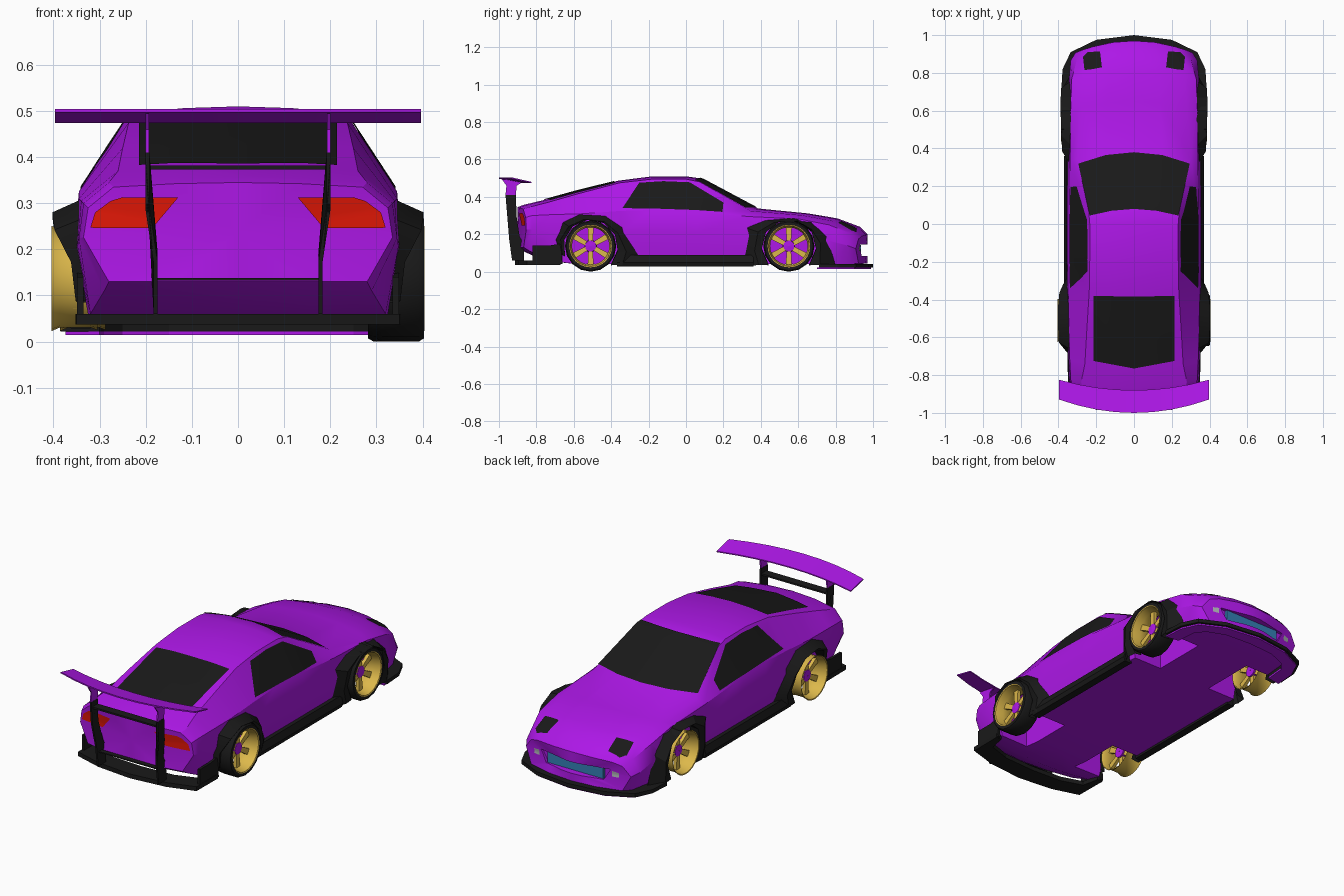
import bpy, bmesh, math
from mathutils import Vector
from mathutils.bvhtree import BVHTree

if "Cube" in bpy.data.objects:
    bpy.data.objects.remove(bpy.data.objects["Cube"])


def material(name, rgb):
    m = bpy.data.materials.new(name)
    m.diffuse_color = (*rgb, 1)
    m.use_nodes = True
    m.node_tree.nodes["Principled BSDF"].inputs["Base Color"].default_value = m.diffuse_color
    return m


PURPLE = material("purple_paint", (0.43, 0.009, 0.82))
BLACK = material("black_trim", (0.010, 0.010, 0.010))
GOLD = material("gold_rim", (0.72, 0.48, 0.07))
RED = material("red_lamp", (0.78, 0.009, 0.002))
BLUE = material("blue_cooler", (0.035, 0.22, 0.47))
GREY = material("grey_lamp", (0.45, 0.48, 0.50))


def make(name, mat, verts, faces, smooth=None):
    bm = bmesh.new()
    vs = [bm.verts.new(v) for v in verts]
    for f in faces:
        bm.faces.new([vs[i] for i in f])
    bmesh.ops.recalc_face_normals(bm, faces=bm.faces)
    me = bpy.data.meshes.new(name)
    bm.to_mesh(me)
    bm.free()
    me.materials.append(mat)
    ob = bpy.data.objects.new(name, me)
    bpy.context.collection.objects.link(ob)
    if smooth:
        smooth_by_angle(ob, smooth)
    return ob


def smooth_by_angle(ob, deg):
    bpy.ops.object.select_all(action='DESELECT')
    ob.select_set(True)
    bpy.context.view_layer.objects.active = ob
    bpy.ops.object.shade_smooth_by_angle(angle=math.radians(deg))


def place(axis, p, t):
    return [(t, p[0], p[1]), (p[0], t, p[1]), (p[0], p[1], t)][axis]


def prism(name, mat, pts, axis, a, b):
    n = len(pts)
    verts = [place(axis, p, a) for p in pts] + [place(axis, p, b) for p in pts]
    faces = [(i, (i + 1) % n, n + (i + 1) % n, n + i) for i in range(n)]
    return make(name, mat, verts, faces + [tuple(range(n)), tuple(range(n, 2 * n))])


def box(name, mat, x, y, z):
    return prism(name, mat, [(x[0], y[0]), (x[1], y[0]), (x[1], y[1]), (x[0], y[1])], 2, *z)


def strips(name, mat, rows, smooth=40, closed=False):
    n, m = len(rows[0]), len(rows)
    faces = [(r * n + i, r * n + (i + 1) % n, (r + 1) * n + (i + 1) % n, (r + 1) * n + i)
             for r in range(m - 1) for i in range(n if closed else n - 1)]
    return make(name, mat, [p for r in rows for p in r], faces, smooth)


# Body shell: y, bulge, floor z, floor/middle/shoulder half widths, shoulder z, roof edge x and z, centre z
stations = [
    (-.85, -.05, .13, .28, .335, .325, .29, .27, .335, .345),
    (-.82, -.05, .11, .29, .345, .335, .30, .28, .345, .357),
    (-.72, -.045, .06, .32, .348, .34, .305, .26, .37, .382),
    (-.55, -.03, .04, .33, .352, .345, .31, .25, .42, .433),
    (-.35, -.01, .04, .33, .355, .345, .325, .237, .475, .487),
    (-.18, 0, .04, .33, .355, .342, .33, .234, .495, .51),
    (0, 0, .04, .33, .355, .342, .325, .234, .495, .51),
    (.06, .025, .04, .33, .355, .342, .32, .24, .48, .498),
    (.33, .055, .04, .33, .352, .338, .295, .30, .325, .338),
    (.60, .05, .04, .32, .345, .335, .282, .28, .302, .312),
    (.76, .05, .04, .32, .345, .33, .25, .27, .272, .285),
    (.86, .07, .04, .30, .335, .30, .205, .24, .225, .24),
    (.89, .08, .045, .27, .31, .27, .175, .22, .19, .20)]
verts, faces = [], []
for y, b, zb, wb, wm, ws, zs, wr, zr, zc in stations:
    half = [(0, zb), (wb / 2, zb), (wb, zb), (wm, zb + .6 * (zs - zb)), (ws, zs), (wr, zr),
            (wr / 2, zr + .75 * (zc - zr)), (0, zc)]
    ring = half + [(-x, z) for x, z in half[-2:0:-1]]
    verts += [(x, y + b * (1 - (x / .35) ** 2), z) for x, z in ring]
n = len(ring)
for s in range(len(stations) - 1):
    for i in range(n):
        j = (i + 1) % n
        faces.append((s * n + i, s * n + j, (s + 1) * n + j, (s + 1) * n + i))
for s in (0, len(stations) - 1):
    y, b, zb = stations[s][:3]
    verts.append((0, y + b, (zb + stations[s][9]) / 2))
    faces += [(s * n + i, s * n + (i + 1) % n, len(verts) - 1) for i in range(n)]
body = make("body_shell", PURPLE, verts, faces)
bpy.context.view_layer.update()
tree = BVHTree.FromObject(body, bpy.context.evaluated_depsgraph_get())


def along(chain, t):
    t *= len(chain) - 1
    i = min(int(t), len(chain) - 2)
    return Vector(chain[i]).lerp(Vector(chain[i + 1]), t - i)


def decal(name, mat, a, b, axis, sign, n=12):
    """Thin panel between two edge lines, laid on the body along one axis."""
    ray = Vector(place(axis, (0, 0), -sign))
    rows = []
    for r in range(n + 1):
        row = []
        for c in range(n + 1):
            p = along(a, c / n).lerp(along(b, c / n), r / n)
            hit = tree.ray_cast(Vector(place(axis, p, sign * 1.5)), ray)[0]
            if hit is None:
                hit = tree.find_nearest(Vector(place(axis, p, sign * (.9 if axis == 1 else .25))))[0]
            row.append(hit - ray * .004)
        rows.append(row)
    ob = strips(name, mat, rows, 30)
    if sum((f.normal for f in ob.data.polygons), Vector()).dot(ray) > 0:
        ob.data.flip_normals()


def flip(chain):
    return [(-x, y) for x, y in chain]


# Glass
front = [(.295, .32), (.15, .365), (0, .38)]
top = [(.235, .045), (.12, .07), (0, .08)]
decal("windscreen", BLACK, front + flip(front[1::-1]), top + flip(top[1::-1]), 2, 1)
decal("rear_window", BLACK, [(-.215, -.38), (0, -.385), (.215, -.38)],
      [(-.215, -.725), (0, -.765), (.215, -.725)], 2, 1)
for s, side in ((1, "right"), (-1, "left")):
    decal(side + "_window", BLACK, [(-.25, .476), (-.12, .484), (.02, .478), (.2, .37)],
          [(-.34, .34), (-.15, .337), (.05, .33), (.195, .32)], 0, s)
    # Lamps
    a, b = [(.27, .885), (.245, .91), (.18, .914)], [(.262, .815), (.22, .82), (.17, .83)]
    decal(side + "_headlamp", BLACK, a if s > 0 else flip(a), b if s > 0 else flip(b), 2, 1, 6)
    a = [(.31, .28), (.276, .305), (.25, .313), (.13, .312)]
    b = [(.32, .247), (.28, .246), (.235, .246), (.185, .247)]
    decal(side + "_tail_lamp", RED, a if s > 0 else flip(a), b if s > 0 else flip(b), 1, -1)
    a, b = [(.215, .14), (.25, .135)], [(.215, .11), (.25, .11)]
    decal(side + "_bumper_lamp", GREY, a if s > 0 else flip(a), b if s > 0 else flip(b), 1, 1, 4)

    # Wheel arch flares: the lip is widest over the wheel and tapers to both ends
    arches = (("rear", -.51, (200, -42), (.352, .362, .398, .402, .402, .395, .375, .37),
               [(-.68, .09), (-.70, .17), (-.66, .265), (-.57, .308), (-.43, .30),
                (-.34, .24), (-.25, .09), (-.25, .03)]),
              ("front", .55, (222, -42), (.368, .37, .38, .386, .388, .388, .386, .38),
               [(.31, .03), (.31, .09), (.32, .235), (.42, .275), (.55, .293),
                (.67, .27), (.755, .19), (.80, .03)]))
    for end, cy, (a0, a1), lips, outer in arches:
        rows = [[], [], [], []]
        for i, (y, z) in enumerate(outer):
            ang = math.radians(a0 + (a1 - a0) * i / 7)
            iy, iz = cy + .146 * math.cos(ang), .137 + .146 * math.sin(ang)
            hit = tree.ray_cast(Vector((1, y, z)), Vector((-1, 0, 0)))[0]
            x = hit.x - .004 if hit else .33
            k = .4
            rows[0].append((s * x, y, z))
            rows[1].append((s * lips[i], y * k + iy * (1 - k), z * k + iz * (1 - k) - (.012 if 1 < i < 6 else 0)))
            rows[2].append((s * (lips[i] - .006), iy, iz - .005))
            rows[3].append((s * .32, iy, iz))
        strips(f"{side}_{end}_flare", BLACK, rows, 30)

    # Side skirt and rear corner fin
    prism(side + "_skirt", BLACK, [(s * x, z) for x, z in
          [(.32, .028), (.362, .028), (.37, .05), (.358, .088), (.32, .088)]], 1, -.37, .36)
    prism(side + "_rear_fin", BLACK, [(-.82, .05), (-.66, .04), (-.67, .15), (-.73, .14), (-.82, .14)],
          0, s * .335, s * .349)

    # Wing posts, kinked outward above the bumper
    post = prism(side + "_wing_post", BLACK, [(-.93, .06), (-.945, .17), (-.955, .29), (-.965, .41),
                 (-.91, .41), (-.905, .29), (-.89, .19), (-.865, .14), (-.865, .06)], 0, s * .174, s * .183)
    for v in post.data.vertices:
        if v.co.z > .25:
            v.co.x += s * .018
    prism(side + "_wing_mount", PURPLE, [(-.965, .41), (-.96, .46), (-.985, .495), (-.87, .482), (-.905, .46),
          (-.91, .41)], 0, s * .193, s * .2)

# Cut wheel wells and front mouth
cutters = []
for s in (1, -1):
    for cy in (-.51, .55):
        arc = [(cy + .15 * math.cos(i * math.pi / 12), .137 + .15 * math.sin(i * math.pi / 12)) for i in range(13)]
        cutters.append(prism("well_cutter", PURPLE, arc + [(cy - .15, -.1), (cy + .15, -.1)], 0, s * .16, s * .6))
cutters.append(prism("mouth_cutter", PURPLE, [(-.17, .085), (.17, .085), (.205, .145), (-.205, .145)], 1, .92, 1.2))
for c in cutters:
    c.hide_render = True
    mod = body.modifiers.new("cut", 'BOOLEAN')
    mod.operation, mod.solver, mod.object = 'DIFFERENCE', 'EXACT', c
    bpy.ops.object.select_all(action='DESELECT')
    bpy.context.view_layer.objects.active = body
    body.select_set(True)
    bpy.ops.object.modifier_apply(modifier=mod.name)
    bpy.data.objects.remove(c)
smooth_by_angle(body, 28)
box("intercooler", BLUE, (-.165, .165), (.90, .935), (.086, .144))


# Front splitter and rear diffuser: curved bands, outer edge then inner edge
def band(name, mat, outer, inner, z0, z1):
    prism(name, mat, outer + flip(outer[-2::-1]) + flip(inner) + inner[-2::-1], 2, z0, z1)


sp = [(.385, .71), (.378, .82), (.335, .91), (.2, .975), (0, 1.0)]
sp_in = [(.30, .71), (.29, .82), (.25, .87), (.15, .91), (0, .92)]
band("front_splitter", BLACK, sp, sp_in, .022, .042)
band("splitter_underside", PURPLE, [(x * .97, y - .01) for x, y in sp], sp_in, .014, .022)
df = [(.352, -.67), (.35, -.85), (.2, -.895), (0, -.915)]
band("rear_diffuser", BLACK, df, [(.32, -.67), (.30, -.76), (.18, -.80), (0, -.81)], .037, .06)

# Rear wing blade and cross bars
rows = []
for i in range(9):
    x = -.395 + .79 * i / 8
    k = 1 - (x / .395) ** 2
    lead, trail = -.825 - .055 * k, -.93 - .07 * k
    rows.append([(x, lead, .474), (x, trail, .497), (x, trail, .504), (x, lead, .48)])
strips("wing_blade", PURPLE, rows, 30, True)
for x in (-.395, .395):
    prism("wing_tip", PURPLE, [(-.825, .474), (-.93, .497), (-.93, .504), (-.825, .48)], 0, x - .002, x + .002)
box("wing_cross_bar", BLACK, (-.195, .195), (-.955, -.91), (.373, .382))
box("lower_cross_bar", BLACK, (-.175, .175), (-.925, -.90), (.132, .138))


# Wheels: the right pair carries tyres, the left pair shows bare rims
def lathe(name, mat, profile, s, cy, segs, smooth=35):
    rows = [[(s * x, cy + r * math.cos(2 * math.pi * i / segs), .137 + r * math.sin(2 * math.pi * i / segs))
             for i in range(segs)] for x, r in profile]
    return strips(name, mat, rows, smooth, True)


for s, side in ((1, "right"), (-1, "left")):
    for cy, end, d in ((-.51, "rear", 0), (.55, "front", .018)):
        label = f"{side}_{end}_"
        if s > 0:
            tyre = [(.30, .11), (.30, .13), (.312, .137), (.392, .137), (.403, .13), (.403, .113)]
            lathe(label + "tyre", BLACK, [(x - d, r) for x, r in tyre], s, cy, 16)
        rim = [(.305, .112), (.32, .106), (.385, .106), (.404, .114), (.402, .109), (.36, .10), (.32, .10),
               (.305, .108)]
        lathe(label + "rim", GOLD, [(x - d, r) for x, r in rim], s, cy, 24)
        lathe(label + "hub", PURPLE, [(.33 - d, .001), (.33 - d, .034), (.36 - d, .03), (.363 - d, .001)], s, cy, 12)
        for k in range(6):
            a = math.radians(30 + 60 * k)
            u, w = (math.cos(a), math.sin(a)), (-math.sin(a), math.cos(a))
            pts = [(cy + u[0] * r + w[0] * h, .137 + u[1] * r + w[1] * h)
                   for r, h in ((.025, -.012), (.104, -.016), (.104, .016), (.025, .012))]
            prism(label + "spoke", GOLD, pts, 0, s * (.34 - d), s * (.358 - d))
